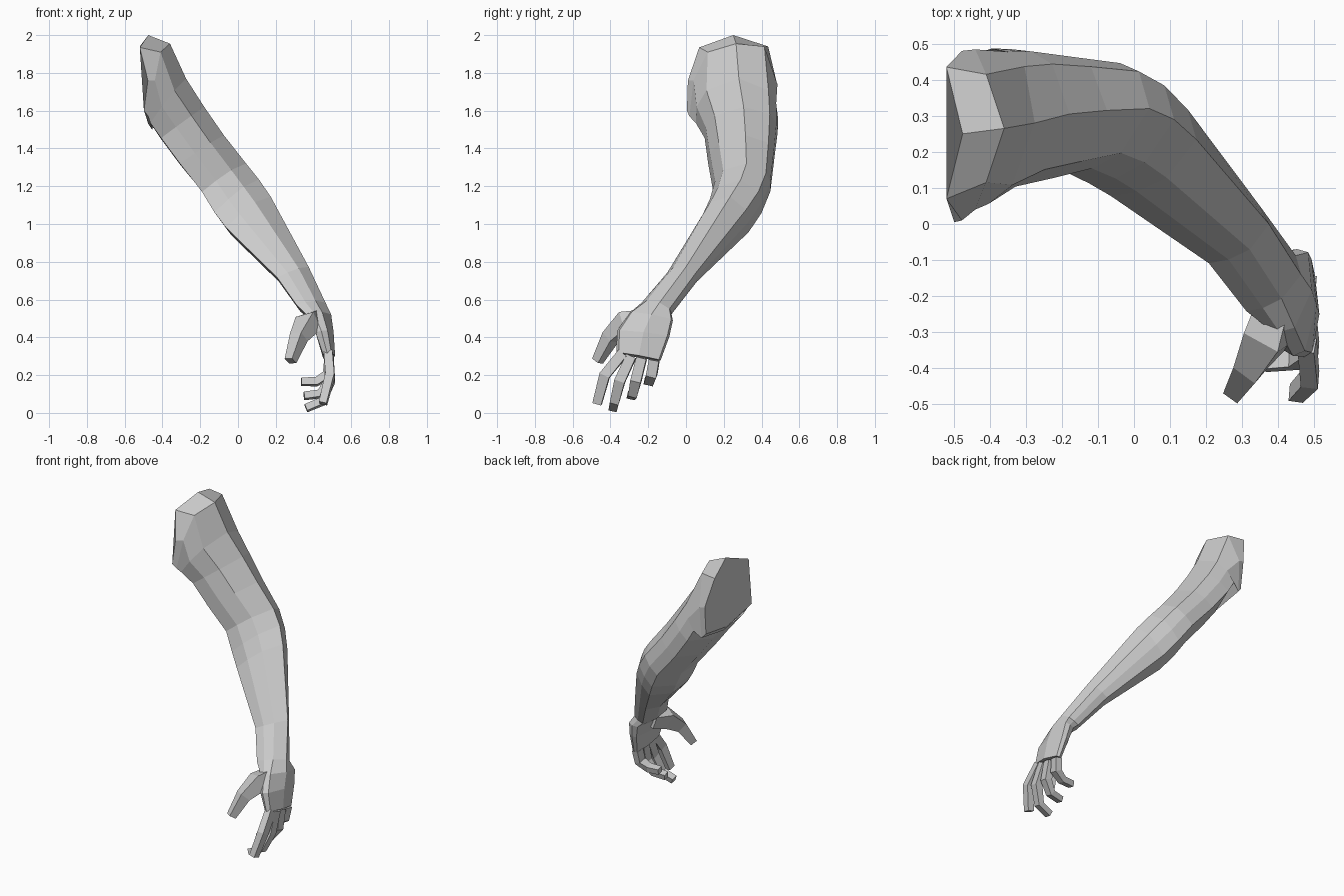
import bpy, bmesh
from mathutils import Vector

skin = bpy.data.materials.new("plain_grey")
skin.diffuse_color = (0.6, 0.6, 0.6, 1)


def loft(name, rings, cap_start=True, cap_end=True):
    """Skin equal-sized rings of points into one flat-shaded part."""
    bm = bmesh.new()
    loops = [[bm.verts.new(p) for p in ring] for ring in rings]
    n = len(loops[0])
    for a, b in zip(loops, loops[1:]):
        for i in range(n):
            j = (i + 1) % n
            bm.faces.new((a[i], a[j], b[j], b[i]))
    if cap_start:
        bm.faces.new(loops[0])
    if cap_end:
        bm.faces.new(loops[-1])
    bmesh.ops.recalc_face_normals(bm, faces=bm.faces)
    me = bpy.data.meshes.new(name)
    bm.to_mesh(me)
    bm.free()
    me.materials.append(skin)
    ob = bpy.data.objects.new(name, me)
    bpy.context.collection.objects.link(ob)
    return ob


def section(c, u, v, outer=.82, front=1.0, back=1.15):
    """Eight-point limb section: centre, outward half axis, backward half axis."""
    c, u, v = Vector(c), Vector(u), Vector(v)
    d, b = c + u * .5 - v * outer, c + u * .5 + v * outer
    f, h = c - u * .88 - v * front, c - u * .6 + v * back
    return [c + u, d, (d + f) / 2 - v * .12, f,
            c - u + v * .1, h, (h + b) / 2 + v * .08, b]


def digit(name, path, widths, side, depth=.85):
    """Four-sided finger following a bent path."""
    pts = [Vector(p) for p in path]
    rings = []
    for i, (p, w) in enumerate(zip(pts, widths)):
        t = (pts[min(i + 1, len(pts) - 1)] - pts[max(i - 1, 0)]).normalized()
        s = Vector(side)
        s = (s - t * s.dot(t)).normalized() * w
        d = t.cross(s) * depth
        rings.append([p + s + d, p + s - d, p - s - d, p - s + d])
    return loft(name, rings)


# Cut shoulder face and its rim
shoulder = [
    [(-.475, .25, 2.0), (-.52, .07, 1.935), (-.477, .01, 1.76), (-.498, .005, 1.6),
     (-.475, .25, 1.53), (-.472, .46, 1.56), (-.477, .48, 1.75), (-.52, .435, 1.94)],
    [(-.36, .265, 1.955), (-.41, .115, 1.91), (-.44, .04, 1.76), (-.475, .018, 1.57),
     (-.455, .25, 1.50), (-.445, .47, 1.53), (-.44, .484, 1.74), (-.41, .415, 1.94)],
]

# Arm sections down to the wrist
arm = [
    ((-.365, .265, 1.645), (.09, .015, .125), (.02, .20, 0)),
    ((-.294, .29, 1.535), (.115, .015, .085), (.012, .178, .005)),
    ((-.19, .295, 1.39), (.115, .02, .08), (.016, .16, 0)),
    ((-.065, .30, 1.235), (.108, .02, .085), (.03, .138, -.01)),
    ((.003, .265, 1.135), (.108, .025, .10), (.033, .13, -.015)),
    ((.066, .212, 1.045), (.107, .022, .10), (.036, .115, -.025)),
    ((.294, -.018, .735), (.08, .018, .038), (.016, .075, -.015)),
    ((.395, -.155, .562), (.068, .015, .022), (.024, .073, -.027)),
]
arm_rings = [section(*s) for s in arm]
loft("arm", shoulder + arm_rings, cap_end=False)

# Palm
palm = [
    ((.435, -.183, .51), (.058, 0, .012), (.020, .11, -.02)),
    ((.460, -.225, .42), (.046, 0, .008), (.010, .133, -.015)),
    ((.482, -.25, .298), (.032, 0, .006), (.004, .112, -.020)),
]
loft("palm", arm_rings[-1:] + [section(*s, .95, .92, .95) for s in palm], cap_start=False)

# Curled fingers
fingers = {
    "index_finger": [(.480, -.335, .315), (.488, -.43, .20), (.45, -.47, .05)],
    "middle_finger": [(.482, -.29, .30), (.488, -.35, .17), (.445, -.377, .06), (.36, -.385, .025)],
    "ring_finger": [(.482, -.235, .29), (.483, -.265, .17), (.435, -.28, .10), (.35, -.29, .09)],
    "little_finger": [(.482, -.168, .28), (.472, -.182, .20), (.415, -.195, .165), (.335, -.20, .165)],
}
for name, path in fingers.items():
    digit(name, path, [.027, .028, .024, .022], (.1, 1, -.2))

# Thumb
digit("thumb", [(.405, -.20, .495), (.372, -.315, .475), (.322, -.40, .40), (.278, -.468, .275)],
      [.045, .055, .037, .024], (1, -.5, .3), .95)
